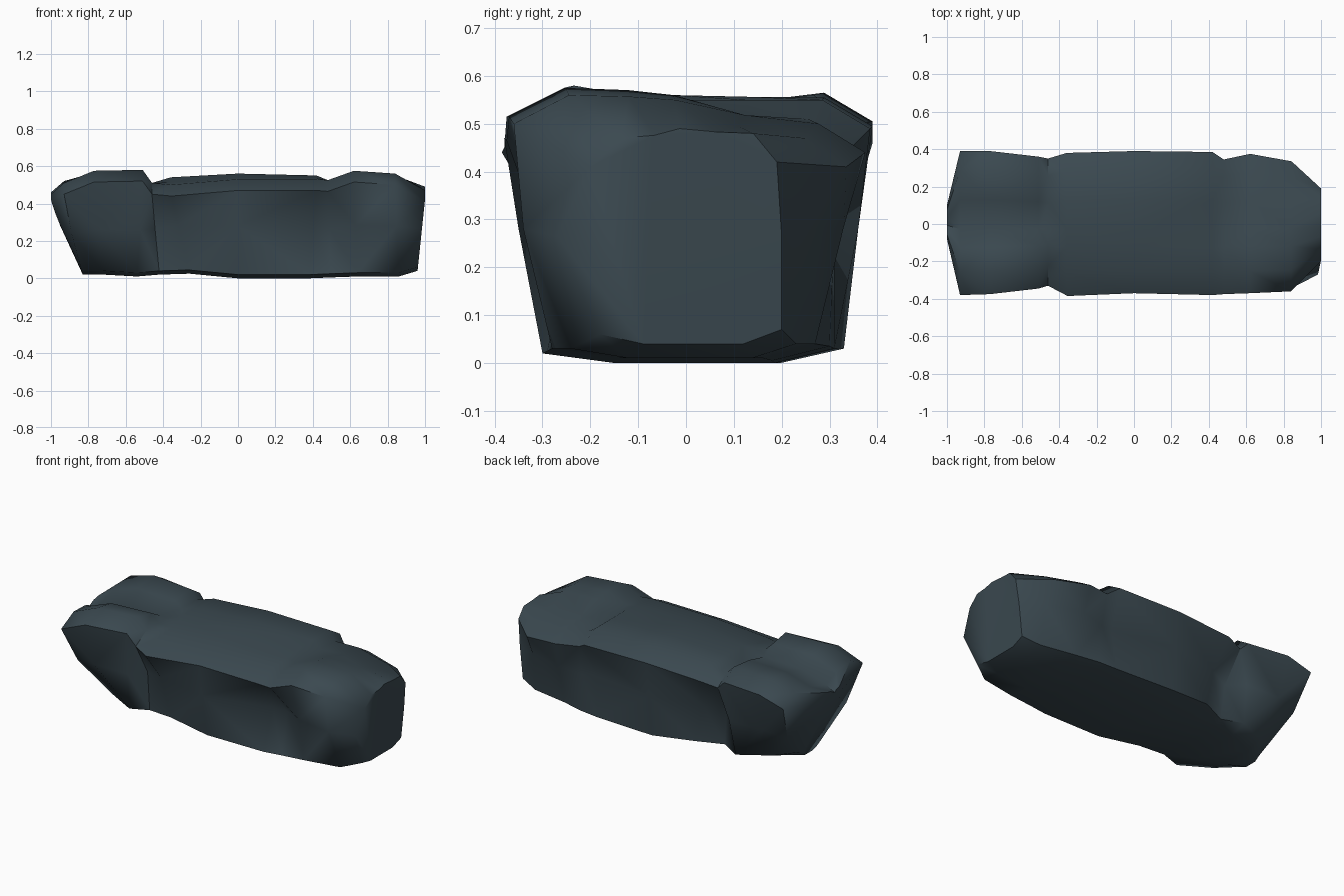
import bpy, bmesh, math

# single dark slate material
mat = bpy.data.materials.new("dark_slate")
mat.diffuse_color = (0.043, 0.066, 0.080, 1)

# stations along the bundle:
# x top, x bottom, top rim y front/back, wall y front/back, base y front/back,
# base z, top z front/middle/back
stations = [
    (-1.00, -0.95, -.08, .10, -.08, .10, -.05, .06, .28, .45, .43, .46),
    (-0.93, -0.83, -.38, .39, -.28, .29, -.08, .06, .02, .51, .45, .52),
    (-0.77, -0.72, -.375, .39, -.32, .33, -.19, .20, .02, .575, .50, .565),
    (-0.51, -0.54, -.345, .36, -.32, .33, -.28, .29, .01, .58, .51, .56),
    (-0.46, -0.42, -.33, .35, -.24, .24, -.25, .23, .02, .51, .51, .51),
    (-0.36, -0.26, -.385, .38, -.29, .29, -.27, .30, .025, .50, .54, .535),
    (0.00, 0.00, -.37, .39, -.35, .36, -.30, .33, .00, .53, .56, .555),
    (0.42, 0.38, -.38, .385, -.24, .29, -.30, .31, .00, .53, .55, .55),
    (0.48, 0.50, -.375, .345, -.22, .31, -.29, .30, .005, .525, .525, .51),
    (0.62, 0.64, -.37, .375, -.31, .33, -.28, .27, .01, .575, .56, .50),
    (0.84, 0.86, -.36, .335, -.34, .27, -.24, .23, .01, .56, .55, .47),
    (1.00, 0.96, -.20, .19, -.27, .20, -.18, .20, .04, .47, .49, .48),
]


def ring(s):
    """Cross-section loop for one station."""
    xt, xb, yf, yb, mf, mb, bf, bb, zb, zf, zm, zk = s
    h = zm - zb
    drop = min(0.06, h * 0.2)
    pts = [
        (bf, zb + .02), (bf * .5, zb), (bb * .6, zb), (bb, zb + .03),
        (mb, zb + h * .5), (yb, zk - drop), (yb * .74, zk),
        (yb * .33, zm + .7 * (zk - zm)), (yb * -.07, zm),
        (yf * .33, zm + .7 * (zf - zm)), (yf * .68, zf),
        (yf, zf - drop), (mf, zb + h * .5),
    ]
    out = []
    for y, z in pts:
        t = min(1, max(0, (z - zb) / (h * .85)))
        out.append((xb + (xt - xb) * t, y, z))
    return out


# wrapped bundle body: loft through the stations, capped at both ends
bm = bmesh.new()
loops = [[bm.verts.new(p) for p in ring(s)] for s in stations]
for a, b in zip(loops, loops[1:]):
    n = len(a)
    for i in range(n):
        j = (i + 1) % n
        bm.faces.new((a[i], a[j], b[j], b[i]))
for end in (loops[0], loops[-1]):
    bm.faces.new(end)
bmesh.ops.recalc_face_normals(bm, faces=bm.faces)
bmesh.ops.triangulate(bm, faces=bm.faces)
mesh = bpy.data.meshes.new("wrapped_bundle")
bm.to_mesh(mesh)
bm.free()
body = bpy.data.objects.new("wrapped_bundle", mesh)
bpy.context.collection.objects.link(body)
mesh.materials.append(mat)

# soft cloth shading with sharp folds kept
bpy.context.view_layer.objects.active = body
body.select_set(True)
bpy.ops.object.shade_smooth_by_angle(angle=math.radians(55))
